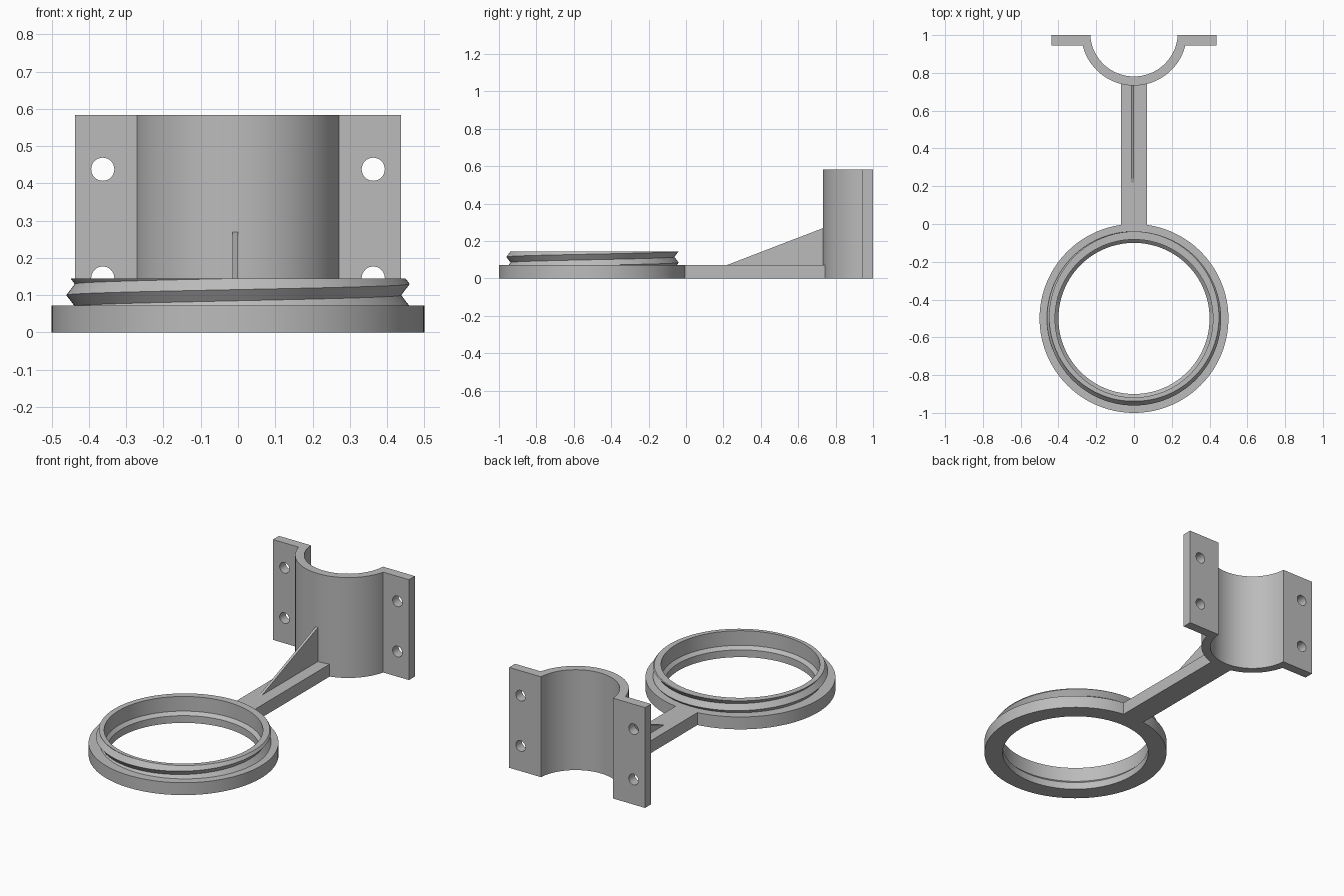
import bpy, bmesh, math
from mathutils import Matrix

cube = bpy.data.objects.get("Cube")
if cube:
    bpy.data.objects.remove(cube, do_unlink=True)

grey = bpy.data.materials.new("plain grey")
grey.use_nodes = True
grey.diffuse_color = (0.5, 0.5, 0.5, 1)
grey.node_tree.nodes["Principled BSDF"].inputs["Base Color"].default_value = (0.5, 0.5, 0.5, 1)


def add_object(name, bm):
    bmesh.ops.recalc_face_normals(bm, faces=bm.faces)
    mesh = bpy.data.meshes.new(name)
    bm.to_mesh(mesh)
    bm.free()
    mesh.materials.append(grey)
    obj = bpy.data.objects.new(name, mesh)
    bpy.context.collection.objects.link(obj)
    return obj


def activate(obj):
    bpy.ops.object.select_all(action='DESELECT')
    obj.select_set(True)
    bpy.context.view_layer.objects.active = obj


def prism(name, points, offset):
    """Extrude a flat outline along an offset vector."""
    bm = bmesh.new()
    face = bm.faces.new([bm.verts.new(p) for p in points])
    moved = bmesh.ops.extrude_face_region(bm, geom=[face])["geom"]
    bmesh.ops.translate(bm, vec=offset, verts=[v for v in moved if isinstance(v, bmesh.types.BMVert)])
    return add_object(name, bm)


# Threaded ring: a revolved profile whose thread climbs with the angle
RING_Y, BASE_H, TOP, PITCH = -0.5, 0.072, 0.145, 0.06
STEPS = 128


def ring_profile(angle):
    crest = 0.10 + PITCH * (angle - math.pi) / math.tau
    pts = [(0.40, 0), (0.5, 0), (0.5, BASE_H)]
    for k in range(-4, 7):
        z = min(max(crest + k * PITCH / 2, BASE_H), TOP)
        phase = abs((z - crest) / PITCH - round((z - crest) / PITCH))
        pts.append((0.461 - 0.046 * phase, z))
    return pts + [(0.418, TOP), (0.418, 0.06), (0.40, 0.042)]


bm = bmesh.new()
columns = []
for i in range(STEPS + 1):
    a = math.tau * i / STEPS
    columns.append([bm.verts.new((r * math.cos(a), RING_Y + r * math.sin(a), z))
                    for r, z in ring_profile(a)])
for c, d in zip(columns, columns[1:]):
    for j in range(len(c)):
        n = (j + 1) % len(c)
        bm.faces.new((c[j], d[j], d[n], c[n]))
bmesh.ops.remove_doubles(bm, verts=bm.verts, dist=0.00005)
bmesh.ops.dissolve_degenerate(bm, edges=bm.edges, dist=0.00005)
ring = add_object("threaded_ring", bm)

# Arm joining the ring to the clamp
arm = prism("arm", [(-0.07, -0.035, 0), (0.07, -0.035, 0), (0.07, 0.765, 0), (-0.07, 0.765, 0)],
            (0, 0, BASE_H))

# Thin triangular stiffener on the arm
rib = prism("stiffening_rib", [(-0.015, 0.22, BASE_H), (-0.015, 0.75, BASE_H),
                               (-0.015, 0.75, 0.275), (-0.015, 0.73, 0.268)], (0.015, 0, 0))

# Half-round clamp with two flat ears
CY, R_OUT, R_IN, EAR_Y, EAR_X, CLAMP_H = 1.013, 0.28, 0.232, 0.945, 0.437, 0.583


def half_arc(radius, y_end, steps=48):
    drop = math.asin((CY - y_end) / radius)
    span = math.pi - 2 * drop
    return [(radius * math.cos(t), CY + radius * math.sin(t), 0)
            for t in (math.pi + drop + span * i / steps for i in range(steps + 1))]


outline = ([(-EAR_X, 1, 0), (-EAR_X, EAR_Y, 0)] + half_arc(R_OUT, EAR_Y)
           + [(EAR_X, EAR_Y, 0), (EAR_X, 1, 0)] + half_arc(R_IN, 1)[::-1])
clamp = prism("half_clamp", outline, (0, 0, CLAMP_H))

# Bolt holes through the ears
bm = bmesh.new()
for x in (-0.363, 0.363):
    for z in (0.146, 0.438):
        place = Matrix.Translation((x, 0.97, z)) @ Matrix.Rotation(math.pi / 2, 4, 'X')
        bmesh.ops.create_cone(bm, cap_ends=True, segments=32, radius1=0.031, radius2=0.031,
                              depth=0.2, matrix=place)
cutter = add_object("bolt_hole_cutter", bm)
cutter.hide_render = True
cut = clamp.modifiers.new("bolt holes", 'BOOLEAN')
cut.object = cutter
cut.solver = 'EXACT'
activate(clamp)
bpy.ops.object.modifier_apply(modifier=cut.name)
bpy.data.objects.remove(cutter, do_unlink=True)

for obj in (ring, clamp):
    activate(obj)
    bpy.ops.object.shade_smooth_by_angle(angle=math.radians(25))
